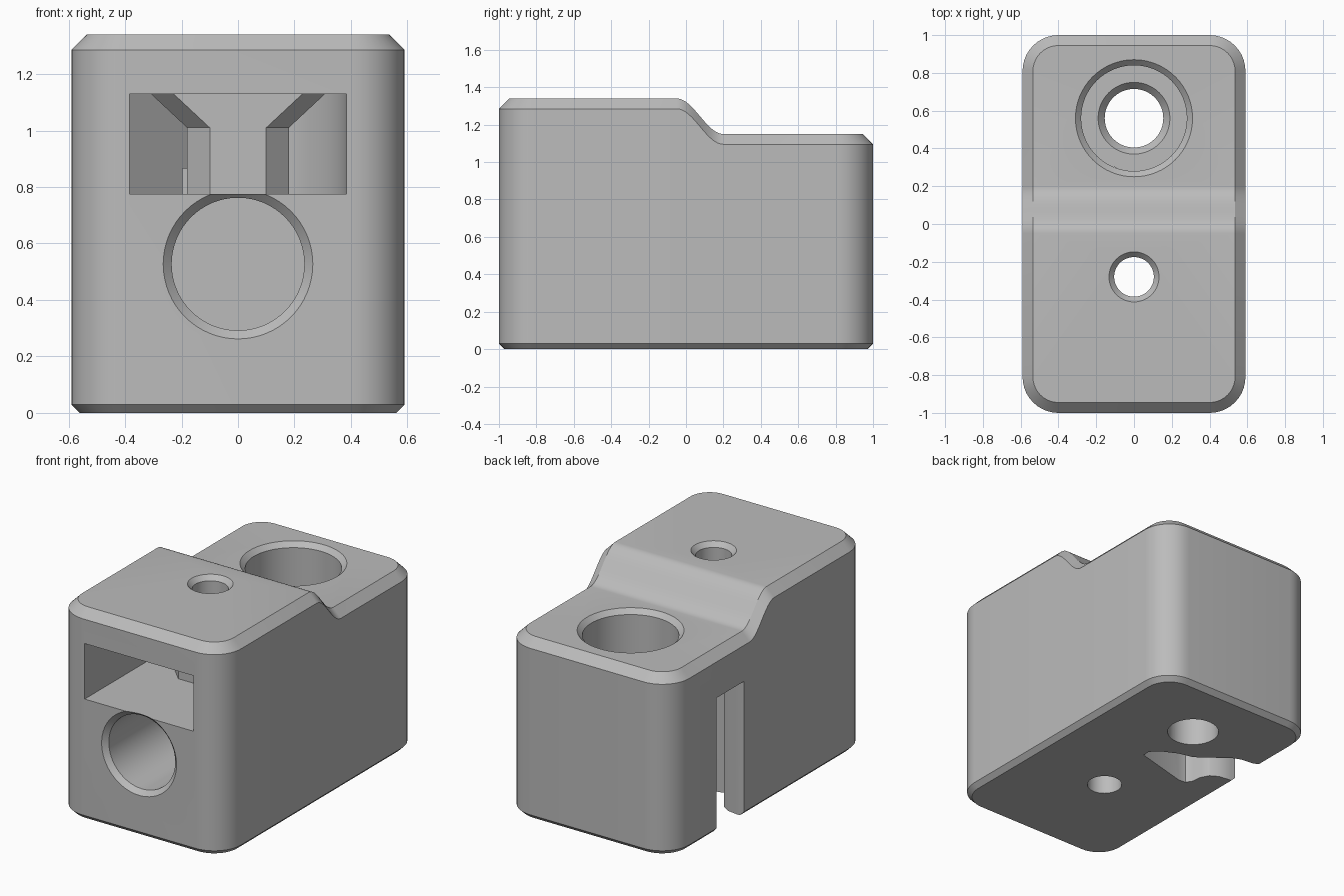
import bpy, bmesh
from math import sin, cos, pi, radians

cube = bpy.data.objects.get("Cube")
if cube:
    bpy.data.objects.remove(cube, do_unlink=True)

grey = bpy.data.materials.new("plain grey")
grey.use_nodes = True
COLOUR = (0.5, 0.5, 0.5, 1)
grey.diffuse_color = COLOUR
grey.node_tree.nodes["Principled BSDF"].inputs["Base Color"].default_value = COLOUR

HALF_X, CORNER = 0.59, 0.19
HIGH, LOW = 1.34, 1.15


def loft(name, rings, strip_caps=False):
    """Solid through a list of equal closed rings, lowest first."""
    bm = bmesh.new()
    rows = [[bm.verts.new(p) for p in ring] for ring in rings]
    n = len(rows[0])
    for a, b in zip(rows, rows[1:]):
        for i in range(n):
            j = (i + 1) % n
            bm.faces.new((a[i], a[j], b[j], b[i]))
    bm.faces.new(rows[0][::-1])
    if strip_caps:
        top = rows[-1]
        for i in range(n // 2 - 1):
            bm.faces.new((top[i], top[i + 1], top[n - 2 - i], top[n - 1 - i]))
    else:
        bm.faces.new(rows[-1])
    bmesh.ops.recalc_face_normals(bm, faces=bm.faces[:])
    mesh = bpy.data.meshes.new(name)
    bm.to_mesh(mesh)
    bm.free()
    mesh.materials.append(grey)
    ob = bpy.data.objects.new(name, mesh)
    bpy.context.collection.objects.link(ob)
    return ob


def prism(name, plan, z0, z1):
    return loft(name, [[(x, y, z) for x, y in plan] for z in (z0, z1)])


def turned(name, centre, profile, forward=False):
    """Turned cutter from (radius, position) pairs, upright or along y."""
    rings = []
    for r, t in profile:
        ring = []
        for i in range(64):
            a, b = r * cos(i * pi / 32), r * sin(i * pi / 32)
            ring.append((a, t, centre + b) if forward else (a, centre + b, t))
        rings.append(ring)
    return loft(name, rings)


def apply_modifiers(ob):
    bpy.context.view_layer.update()
    graph = bpy.context.evaluated_depsgraph_get()
    mesh = bpy.data.meshes.new_from_object(ob.evaluated_get(graph))
    ob.modifiers.clear()
    ob.data = mesh


def cut(ob, cutter):
    mod = ob.modifiers.new("cut", "BOOLEAN")
    mod.operation, mod.solver, mod.object = "DIFFERENCE", "EXACT", cutter
    apply_modifiers(ob)
    bpy.data.objects.remove(cutter, do_unlink=True)


# Body: rounded plan with a stepped top and chamfered edges
def top_height(y):
    t = min(max((y + 0.05) / 0.25, 0), 1)
    return (HIGH + LOW) / 2 + (HIGH - LOW) / 2 * cos(pi * t)


def outline(inset):
    r, cx, cy = CORNER - inset, HALF_X - CORNER, 1 - CORNER
    angles = [i * pi / 20 for i in range(11)]
    side = [(cx + r * sin(a), -cy - r * cos(a)) for a in angles]
    side += [(HALF_X - inset, -0.05 + 0.25 * i / 16) for i in range(17)]
    side += [(cx + r * cos(a), cy + r * sin(a)) for a in angles]
    return side + [(-x, y) for x, y in reversed(side)]


body = loft("block_body", [
    [(x, y, 0) for x, y in outline(0.03)],
    [(x, y, 0.03) for x, y in outline(0)],
    [(x, y, top_height(y) - 0.055) for x, y in outline(0)],
    [(x, y, top_height(y)) for x, y in outline(0.055)],
], strip_caps=True)

# Front pocket with a rounded back
W, POST_Y = 0.385, -0.28
plan = [(-W, -1.1), (W, -1.1)]
plan += [(W * cos(i * pi / 32), POST_Y + W * sin(i * pi / 32)) for i in range(17)]
plan += [(-0.18, 0.1), (-W, -0.08)]
pocket = prism("pocket_cutter", plan, 0.775, 1.13)


# Post inside the pocket, flared at the top
def post_ring(z, flare):
    quarter = [(0.1, -0.18), (0.18, -0.1), (0.18, 0.1), (0.1, 0.18)]
    right = [(x + flare, POST_Y + y) for x, y in quarter]
    return [(x, y, z) for x, y in right + [(-x, y) for x, y in reversed(right)]]


cut(pocket, loft("post", [post_ring(0.7, 0), post_ring(1.01, 0), post_ring(1.15, 0.15)]))
cut(body, pocket)

# Winding side channel, open at the bottom and on the right-hand wall
channel = [(0.05, 0.15), (-0.31, 0.055), (-0.36, 0.06), (-0.385, 0.1),
           (-0.39, 0.16), (-0.42, 0.215), (-0.47, 0.245), (-0.54, 0.255),
           (-0.7, 0.255), (-0.7, 0.535), (-0.59, 0.535), (-0.53, 0.5),
           (-0.44, 0.49), (-0.38, 0.465), (-0.3, 0.4), (-0.2, 0.325),
           (-0.1, 0.3), (0, 0.25), (0.05, 0.2)]
cut(body, prism("channel_cutter", channel, -0.1, 0.865))

# Round front socket, narrow screw hole, counterbored rear hole
cut(body, turned("socket_cutter", 0.527,
                 [(0.295, -1.03), (0.235, -0.97), (0.235, -0.4)], forward=True))
cut(body, turned("screw_cutter", POST_Y,
                 [(0.105, -0.1), (0.105, HIGH - 0.03), (0.16, HIGH + 0.03)]))
cut(body, turned("counterbore_cutter", 0.56,
                 [(0.155, -0.1), (0.155, 0.56), (0.19, 0.6), (0.28, 0.6),
                  (0.28, LOW - 0.03), (0.34, LOW + 0.03)]))

bpy.ops.object.select_all(action="DESELECT")
body.select_set(True)
bpy.context.view_layer.objects.active = body
bpy.ops.object.shade_smooth_by_angle(angle=radians(30))
